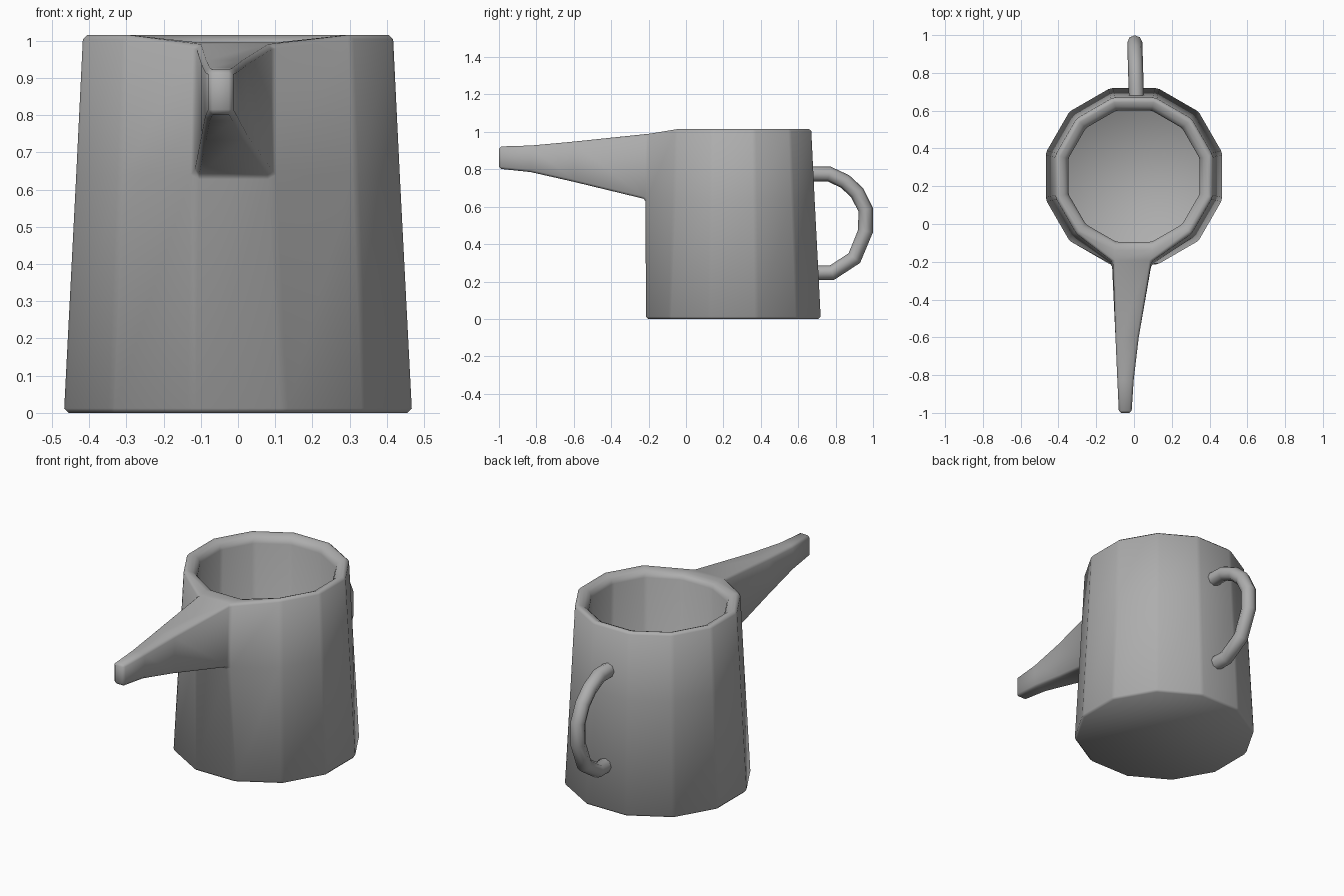
import bpy, bmesh, math

if "Cube" in bpy.data.objects:
    bpy.data.objects.remove(bpy.data.objects["Cube"])

CY = 0.253  # y of the can's axis

grey = bpy.data.materials.new("dark_grey")
grey.diffuse_color = (0.42, 0.42, 0.42, 1)
grey.use_nodes = True
grey.node_tree.nodes["Principled BSDF"].inputs["Base Color"].default_value = grey.diffuse_color


def smooth(obj, angle):
    bpy.ops.object.select_all(action='DESELECT')
    obj.select_set(True)
    bpy.context.view_layer.objects.active = obj
    bpy.ops.object.shade_smooth_by_angle(angle=math.radians(angle))


# One twelve-sided ring; the front side can be pulled towards the spout
def can_ring(bm, r, z, front_y=None, dip=0.0):
    ring = []
    for k in range(12):
        a = math.radians(15 + 30 * k)
        x, y, zz = r * math.cos(a), CY + r * math.sin(a), z
        if k in (8, 9):
            zz -= dip
            if front_y is not None:
                x, y = min(x, 0.092), front_y
        ring.append(bm.verts.new((x, y, zz)))
    return ring


def skin(bm, a, b, skip=()):
    n = len(a)
    for i in range(n):
        if i not in skip:
            j = (i + 1) % n
            bm.faces.new((a[i], a[j], b[j], b[i]))


# Hollow can: outer wall, sloped lip, inner wall and floor
bm = bmesh.new()
rings = [can_ring(bm, *args) for args in [
    (0.484, 0.0),
    (0.450, 0.64, -0.216),
    (0.431, 1.016, -0.200, 0.026),
    (0.392, 1.014, None, 0.018),
    (0.360, 0.985, None, 0.006),
    (0.385, 0.07),
]]
for i, (a, b) in enumerate(zip(rings, rings[1:])):
    skin(bm, a, b, skip=(8,) if i == 1 else ())
bm.faces.new(rings[0][::-1])
bm.faces.new(rings[-1])

# Spout grown out of the upper front side: y, left, right, bottom, top
low, high = rings[1], rings[2]
previous = [low[8], low[9], high[9], high[8]]
for y, l, r, b, t in [(-0.60, -0.098, 0.025, 0.733, 0.948),
                      (-0.83, -0.088, -0.002, 0.785, 0.927),
                      (-1.00, -0.080, -0.013, 0.803, 0.922)]:
    section = [bm.verts.new(p) for p in
               ((l, y, b), (r, y, b), (r, y, t), (l, y, t))]
    skin(bm, previous, section)
    previous = section
bm.faces.new(previous)
bmesh.ops.recalc_face_normals(bm, faces=bm.faces)
mesh = bpy.data.meshes.new("can_and_spout")
bm.to_mesh(mesh)
bm.free()
can = bpy.data.objects.new("can_and_spout", mesh)
bpy.context.collection.objects.link(can)
can.data.materials.append(grey)
smooth(can, 180)

# Soft narrow bevel on every real corner
bevel = can.modifiers.new("soft_edges", 'BEVEL')
bevel.width = 0.012
bevel.segments = 1
bevel.limit_method = 'ANGLE'
bevel.angle_limit = math.radians(22)

# Handle tube swept along a bent path
path = [(0.64, 0.775), (0.765, 0.775), (0.85, 0.735), (0.915, 0.675),
        (0.960, 0.585), (0.960, 0.47), (0.90, 0.325), (0.78, 0.247), (0.64, 0.247)]
curve = bpy.data.curves.new("handle", 'CURVE')
curve.dimensions = '3D'
curve.bevel_depth = 0.04
curve.bevel_resolution = 2
curve.use_fill_caps = True
spline = curve.splines.new('POLY')
spline.points.add(len(path) - 1)
for p, (y, z) in zip(spline.points, path):
    p.co = (0.012 - 0.03 * (y - 0.7), y, z, 1)
handle = bpy.data.objects.new("handle", curve)
bpy.context.collection.objects.link(handle)
bpy.ops.object.select_all(action='DESELECT')
handle.select_set(True)
bpy.context.view_layer.objects.active = handle
bpy.ops.object.convert(target='MESH')
handle = bpy.context.view_layer.objects.active
handle.data.materials.append(grey)
smooth(handle, 60)
